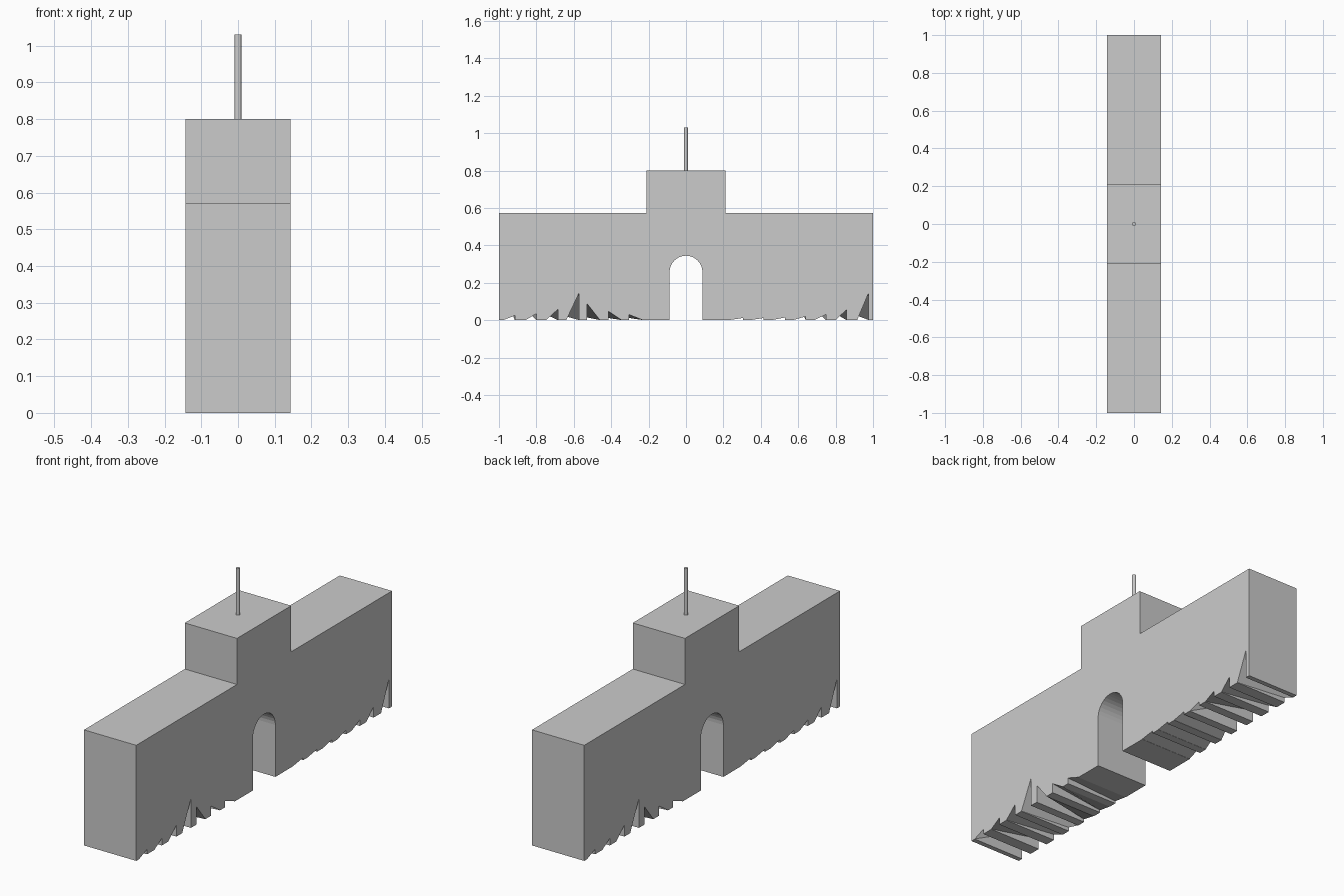
import bpy, bmesh, math

if "Cube" in bpy.data.objects:
    bpy.data.objects.remove(bpy.data.objects["Cube"])

HALF_X = 0.143
ROOF, TOWER_Y, TOWER_TOP = 0.572, 0.212, 0.80
ARCH_R, ARCH_SPRING = 0.088, 0.257

# ragged base notches: inner edge and outer edge distance from the centre
NOTCHES = [(0.23, 0.305), (0.345, 0.415), (0.46, 0.53), (0.572, 0.64),
           (0.685, 0.748), (0.80, 0.857), (0.915, 0.976)]
FLAT = 0.001
# (height at inner edge, height at outer edge) for both halves of the +x face
RIGHT_H = [(FLAT, h) for h in (0.012, 0.012, 0.015, 0.02, 0.03, 0.055, 0.145)]
LEFT_H = [(FLAT, h) for h in (0.03, 0.048, 0.09)] + \
         [(h, FLAT) for h in (0.145, 0.058, 0.035, 0.025)]


def half_base(sign, heights):
    """Base outline from the arch out to the end of one half."""
    pts = []
    for (a, b), (ha, hb) in zip(NOTCHES, heights):
        pts += [(sign * a, 0), (sign * a, ha), (sign * b, hb), (sign * b, 0)]
    return pts


def outline(right, left):
    pts = [(ARCH_R, 0)] + half_base(1, right)
    pts += [(1, 0), (1, ROOF), (TOWER_Y, ROOF), (TOWER_Y, TOWER_TOP),
            (-TOWER_Y, TOWER_TOP), (-TOWER_Y, ROOF), (-1, ROOF), (-1, 0)]
    pts += half_base(-1, left)[::-1] + [(-ARCH_R, 0)]
    # arched gateway
    for i in range(17):
        t = math.pi * (1 - i / 16)
        pts.append((ARCH_R * math.cos(t), ARCH_SPRING + ARCH_R * math.sin(t)))
    return pts


def add_object(name, bm):
    bmesh.ops.recalc_face_normals(bm, faces=bm.faces)
    mesh = bpy.data.meshes.new(name)
    bm.to_mesh(mesh)
    bm.free()
    obj = bpy.data.objects.new(name, mesh)
    bpy.context.collection.objects.link(obj)
    return obj


# gatehouse body: the -x face carries the same base turned by 180 degrees
bm = bmesh.new()
front = [bm.verts.new((HALF_X, y, z)) for y, z in outline(RIGHT_H, LEFT_H)]
back = [bm.verts.new((-HALF_X, y, z)) for y, z in outline(LEFT_H, RIGHT_H)]
n = len(front)
bm.faces.new(front)
bm.faces.new(back[::-1])
for i in range(n):
    j = (i + 1) % n
    bm.faces.new((front[j], front[i], back[i], back[j]))
add_object("gatehouse_body", bm)

# flag mast
bpy.ops.mesh.primitive_cylinder_add(vertices=12, radius=0.01, depth=0.23,
                                    location=(0, 0, TOWER_TOP + 0.115))
bpy.context.object.name = "mast"
